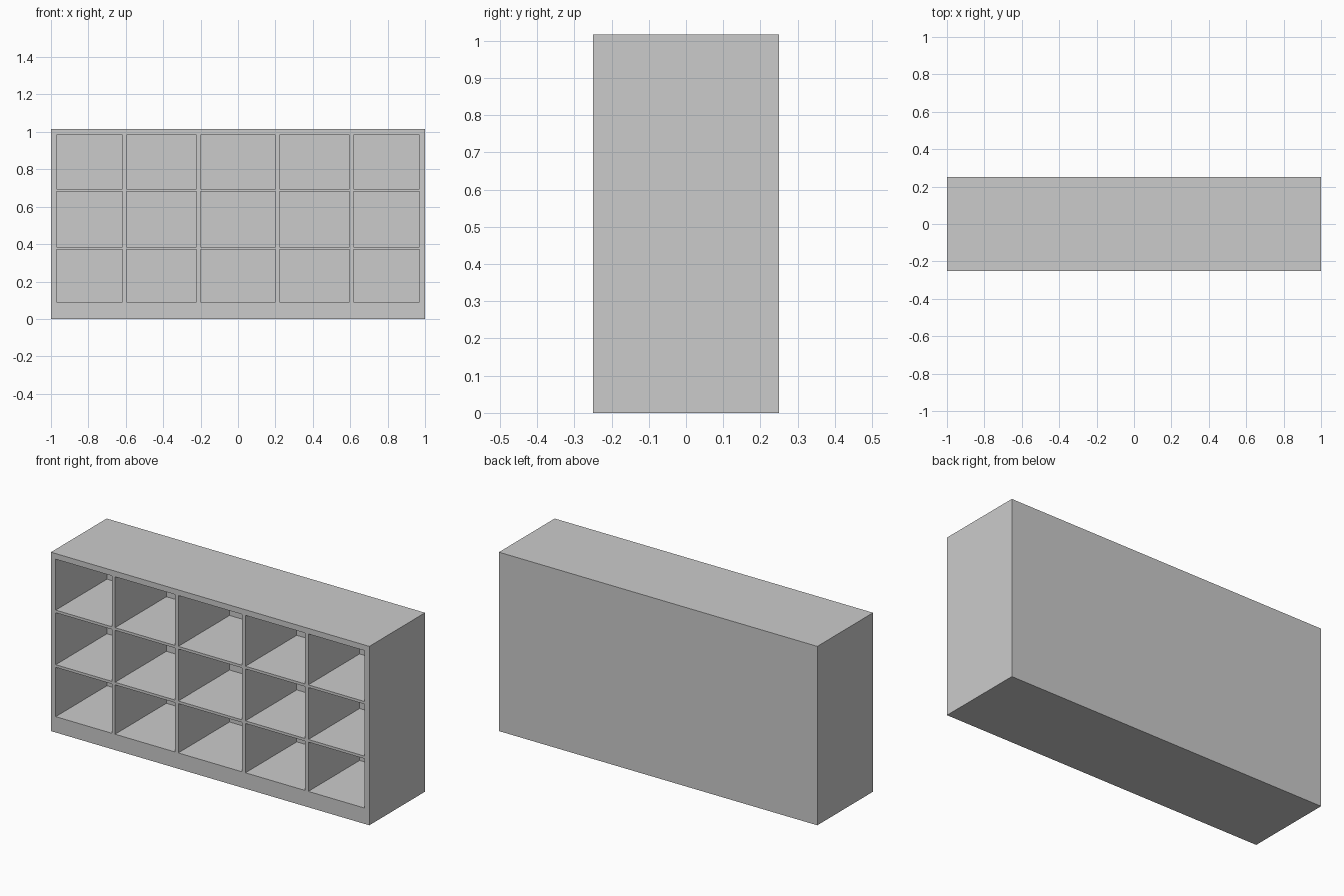
import bpy, bmesh
from mathutils import Matrix, Vector

if "Cube" in bpy.data.objects:
    bpy.data.objects.remove(bpy.data.objects["Cube"])

WIDTH, DEPTH, HEIGHT = 2.0, 0.5, 1.016
BACK_INNER_Y = 0.21          # front face of the back panel
COLUMNS = [(-0.97, -0.617), (-0.597, -0.222), (-0.2, 0.2), (0.222, 0.597), (0.617, 0.97)]
ROWS = [(0.09, 0.37), (0.385, 0.68), (0.695, 0.984)]


def add_box(bm, lo, hi):
    lo, hi = Vector(lo), Vector(hi)
    m = Matrix.Translation((lo + hi) / 2) @ Matrix.Diagonal((*(hi - lo), 1))
    bmesh.ops.create_cube(bm, size=1, matrix=m)


def make_object(name, boxes):
    bm = bmesh.new()
    for lo, hi in boxes:
        add_box(bm, lo, hi)
    mesh = bpy.data.meshes.new(name)
    bm.to_mesh(mesh)
    bm.free()
    obj = bpy.data.objects.new(name, mesh)
    bpy.context.collection.objects.link(obj)
    return obj


# Solid cabinet body
cabinet = make_object("shelf_cabinet", [((-WIDTH / 2, -DEPTH / 2, 0), (WIDTH / 2, DEPTH / 2, HEIGHT))])

# Fifteen compartments, open at the front only
cutter = make_object("compartment_cutter", [
    ((x0, -DEPTH / 2 - 0.1, z0), (x1, BACK_INNER_Y, z1))
    for x0, x1 in COLUMNS for z0, z1 in ROWS])
cutter.hide_render = True

# Carve the compartments, then discard the cutter
cut = cabinet.modifiers.new("compartments", 'BOOLEAN')
cut.operation = 'DIFFERENCE'
cut.solver = 'EXACT'
cut.object = cutter
bpy.context.view_layer.objects.active = cabinet
bpy.ops.object.modifier_apply(modifier=cut.name)
bpy.data.objects.remove(cutter)
